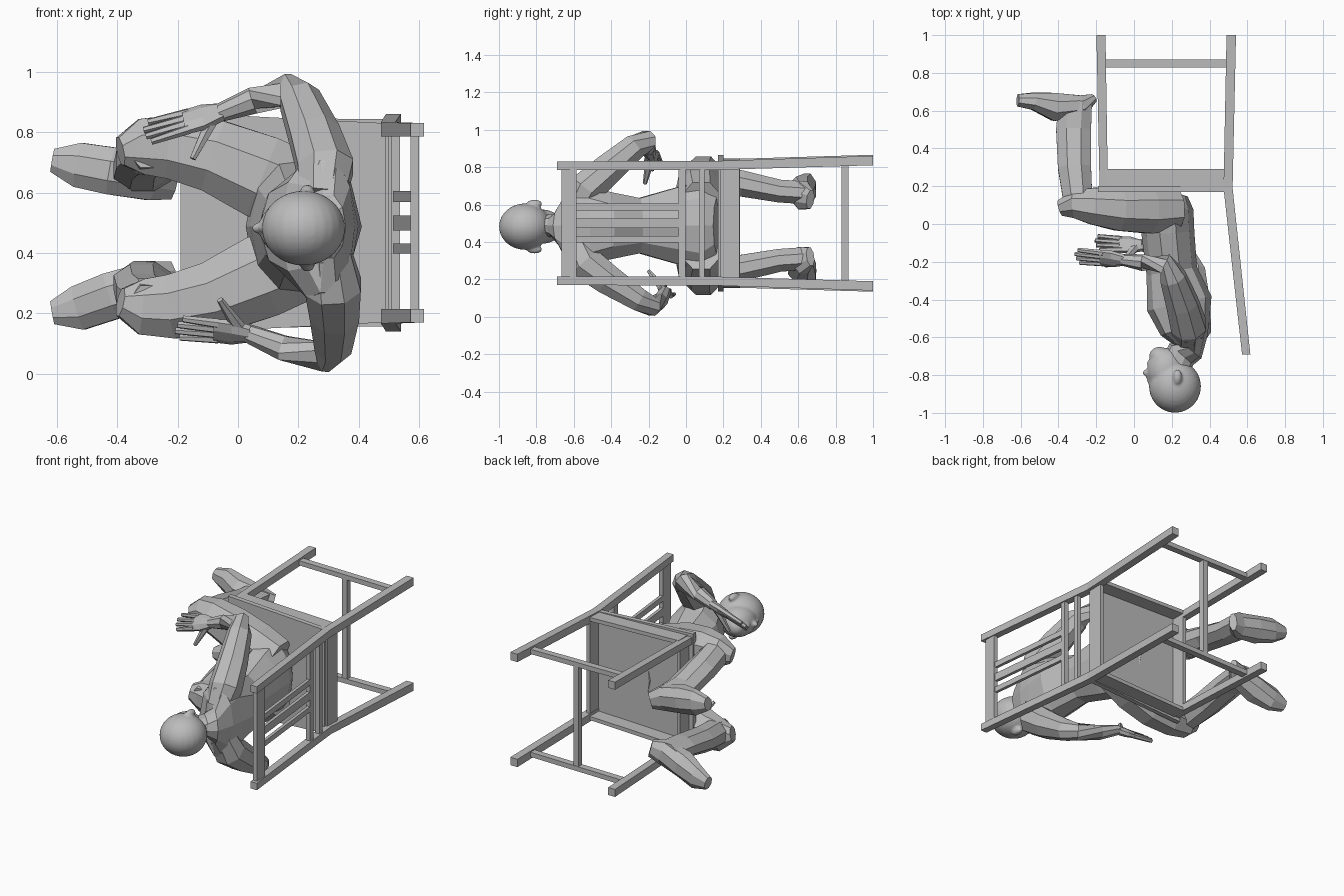
import bpy
import bmesh
import math
from mathutils import Vector

default_cube = bpy.data.objects.get("Cube")
if default_cube:
    bpy.data.objects.remove(default_cube, do_unlink=True)

gray = bpy.data.materials.new("plain_gray")
gray.use_nodes = True
gray.diffuse_color = (0.5, 0.5, 0.5, 1)
gray.node_tree.nodes["Principled BSDF"].inputs["Base Color"].default_value = (0.5, 0.5, 0.5, 1)


def finish(name, bm):
    bmesh.ops.recalc_face_normals(bm, faces=bm.faces)
    mesh = bpy.data.meshes.new(name)
    bm.to_mesh(mesh)
    bm.free()
    mesh.materials.append(gray)
    obj = bpy.data.objects.new(name, mesh)
    bpy.context.collection.objects.link(obj)
    return obj


def skin(name, rings):
    """Bridge rings of points into a closed solid."""
    bm = bmesh.new()
    loops = [[bm.verts.new(point) for point in ring] for ring in rings]
    count = len(loops[0])
    for low, high in zip(loops, loops[1:]):
        for i in range(count):
            j = (i + 1) % count
            bm.faces.new((low[i], low[j], high[j], high[i]))
    bm.faces.new(loops[0])
    bm.faces.new(loops[-1])
    return finish(name, bm)


def limb(name, stations, across=(0, 0, 1), sides=8):
    """Stations are x, y, z, half width along 'across', half depth."""
    centres = [Vector(s[:3]) for s in stations]
    rings = []
    for k, (centre, station) in enumerate(zip(centres, stations)):
        tangent = centres[min(k + 1, len(centres) - 1)] - centres[max(k - 1, 0)]
        tangent.normalize()
        u = Vector(across)
        u = (u - tangent * u.dot(tangent)).normalized()
        v = tangent.cross(u)
        turns = [math.tau * (i + 0.5) / sides for i in range(sides)]
        rings.append([centre + u * math.cos(a) * station[3] + v * math.sin(a) * station[-1]
                      for a in turns])
    return skin(name, rings)


def timber(name, axis, *stations):
    """Rectangular bar along one axis; stations are centre and two half sizes."""
    first, second = [i for i in range(3) if i != axis]
    rings = []
    for centre, half_a, half_b in stations:
        ring = []
        for a, b in ((-1, -1), (1, -1), (1, 1), (-1, 1)):
            point = Vector(centre)
            point[first] += a * half_a
            point[second] += b * half_b
            ring.append(point)
        rings.append(ring)
    return skin(name, rings)


# Chair: seat and cross pieces
mid = 0.5
timber("seat", 0, ((-0.19, 0.185, mid), 0.015, 0.365), ((0.49, 0.185, mid), 0.015, 0.33))
timber("front_apron", 2, ((-0.15, 0.245, 0.16), 0.012, 0.045), ((-0.15, 0.245, 0.84), 0.012, 0.045))
timber("rear_apron", 2, ((0.49, 0.235, 0.2), 0.012, 0.05), ((0.49, 0.235, 0.8), 0.012, 0.05))
timber("centre_stretcher", 2, ((0.17, 0.85, 0.17), 0.018, 0.018), ((0.17, 0.85, 0.83), 0.018, 0.018))


def back_x(y):
    return 0.5 + (0.2 - y) * 0.105


for name, y, half in (("top_rail", -0.625, 0.04), ("middle_rail", -0.022, 0.018), ("lower_rail", 0.085, 0.015)):
    timber(name, 2, ((back_x(y), y, 0.2), 0.014, half), ((back_x(y), y, 0.8), 0.014, half))
for z, half in ((0.415, 0.017), (mid, 0.025), (0.587, 0.018)):
    timber("back_slat", 1, ((back_x(-0.6), -0.6, z), 0.01, half), ((back_x(-0.03), -0.03, z), 0.01, half))

# Chair: legs and side pieces
for side in (-1, 1):
    def at(x, y, offset):
        return (x, y, mid + side * offset)
    timber("rear_leg", 1, (at(0.594, -0.69, 0.308), 0.022, 0.022),
           (at(0.498, 0.19, 0.31), 0.024, 0.024), (at(0.515, 1, 0.335), 0.025, 0.025))
    timber("front_leg", 1, (at(-0.16, 0.19, 0.32), 0.022, 0.022), (at(-0.175, 1, 0.342), 0.024, 0.024))
    timber("side_apron", 0, (at(-0.15, 0.245, 0.335), 0.045, 0.012), (at(0.49, 0.245, 0.315), 0.045, 0.012))
    timber("side_stretcher", 0, (at(-0.16, 0.85, 0.335), 0.021, 0.015), (at(0.51, 0.85, 0.328), 0.021, 0.015))

# Torso, shoulders and neck
centre = 0.487
limb("torso", [
    (0.2, 0.175, centre, 0.17, 0.09), (0.17, 0.09, centre, 0.25, 0.145),
    (0.18, -0.05, centre, 0.215, 0.14), (0.2, -0.25, centre, 0.155, 0.135),
    (0.24, -0.42, centre, 0.19, 0.175), (0.27, -0.55, centre, 0.25, 0.135),
    (0.3, -0.62, centre, 0.23, 0.09), (0.3, -0.67, centre, 0.11, 0.07),
    (0.25, -0.69, centre, 0.065, 0.085), (0.22, -0.76, centre, 0.058, 0.08)], sides=10)

# Legs: thigh, shin and foot on each side
for side, heel, toe in ((1, 0.14, 0.22), (-1, 0.165, 0.285)):
    def place(x, y, offset, *size):
        return (x, y, centre + side * offset, *size)
    limb("thigh", [place(0.22, 0.08, 0.11, 0.14, 0.12), place(0.08, 0.075, 0.165, 0.15, 0.135),
                   place(-0.08, 0.08, 0.235, 0.13, 0.125), place(-0.22, 0.095, 0.265, 0.115, 0.105),
                   place(-0.32, 0.105, 0.265, 0.1, 0.08), place(-0.39, 0.085, 0.25, 0.05, 0.045)])
    limb("shin", [place(-0.3, 0.05, 0.26, 0.07, 0.06), place(-0.3, 0.15, 0.25, 0.085, 0.085),
                  place(-0.315, 0.3, 0.225, 0.075, 0.095), place(-0.32, 0.5, 0.185, 0.066, 0.1),
                  place(-0.31, 0.65, 0.175, 0.066, 0.095)])
    limb("foot", [place(-0.215, 0.665, heel, 0.055, 0.025), place(-0.28, 0.625, heel + 0.02, 0.08, 0.06),
                  place(-0.42, 0.62, (heel + toe) / 2 + 0.005, 0.085, 0.08),
                  place(-0.53, 0.65, toe - 0.015, 0.08, 0.05), place(-0.615, 0.655, toe, 0.042, 0.035)])


def hand(wrist, reach, spread, thumb_tip):
    """Palm, four fingers and a thumb."""
    wrist, reach, spread = Vector(wrist), Vector(reach), Vector(spread)
    palm = wrist + reach * 0.5
    limb("palm", [(*wrist, 0.034, 0.027), (*(wrist + reach * 0.25), 0.055, 0.026),
                  (*palm, 0.055, 0.019)], spread)
    for i, length in enumerate((0.43, 0.5, 0.53, 0.47)):
        base = palm - reach * 0.06 + spread * (i - 1.5) * 0.026
        tip = base + reach * (length + 0.06) + spread * (i - 1.5) * 0.006
        limb("finger", [(*base, 0.016, 0.017), (*tip, 0.011, 0.012)], spread, sides=6)
    root = wrist + reach * 0.1
    bend = root.lerp(Vector(thumb_tip), 0.5)
    limb("thumb", [(*root, 0.028, 0.024), (*bend, 0.02, 0.018), (*thumb_tip, 0.011, 0.011)], spread, sides=6)


# Arms
limb("left_arm", [
    (0.28, -0.59, 0.58, 0.08), (0.29, -0.54, 0.68, 0.1), (0.255, -0.42, 0.785, 0.09),
    (0.205, -0.28, 0.905, 0.073), (0.165, -0.21, 0.94, 0.058), (0.05, -0.205, 0.905, 0.045),
    (-0.06, -0.19, 0.865, 0.031)], (1, 0, 0))
hand((-0.05, -0.19, 0.868), (-0.255, 0.02, -0.07), (0, 0.7, 0.7), (-0.15, -0.22, 0.712))
limb("right_arm", [
    (0.3, -0.59, 0.4, 0.08), (0.315, -0.54, 0.29, 0.1), (0.32, -0.42, 0.2, 0.088),
    (0.315, -0.25, 0.09, 0.066), (0.29, -0.18, 0.055, 0.053), (0.15, -0.14, 0.085, 0.044),
    (0.03, -0.11, 0.135, 0.031)], (1, 0, 0))
hand((0.04, -0.115, 0.132), (-0.24, 0.015, 0.02), (0, 0.75, -0.65), (-0.06, -0.2, 0.245))

# Head: blended ellipsoids for skull, face, chin, nose, lips and ears
head_z = 0.482
blobs = [((0.217, -0.86, head_z), (0.138, 0.14, 0.124)), ((0.17, -0.775, head_z), (0.1, 0.12, 0.092)),
         ((0.135, -0.7, head_z), (0.055, 0.05, 0.055)), ((0.07, -0.788, head_z), (0.024, 0.02, 0.018)),
         ((0.085, -0.81, head_z), (0.02, 0.04, 0.013)), ((0.09, -0.738, head_z), (0.022, 0.018, 0.032))]
blobs += [((0.23, -0.81, head_z + side * 0.122), (0.024, 0.042, 0.022)) for side in (-1, 1)]
bm = bmesh.new()
for location, radii in blobs:
    made = bmesh.ops.create_uvsphere(bm, u_segments=24, v_segments=16, radius=1)["verts"]
    bmesh.ops.scale(bm, vec=radii, verts=made)
    bmesh.ops.translate(bm, vec=location, verts=made)
head = finish("head", bm)
blend = head.modifiers.new("blend", 'REMESH')
blend.mode = 'VOXEL'
blend.voxel_size = 0.008
blend.use_smooth_shade = True
soften = head.modifiers.new("soften", 'SMOOTH')
soften.factor = 0.5
soften.iterations = 4
